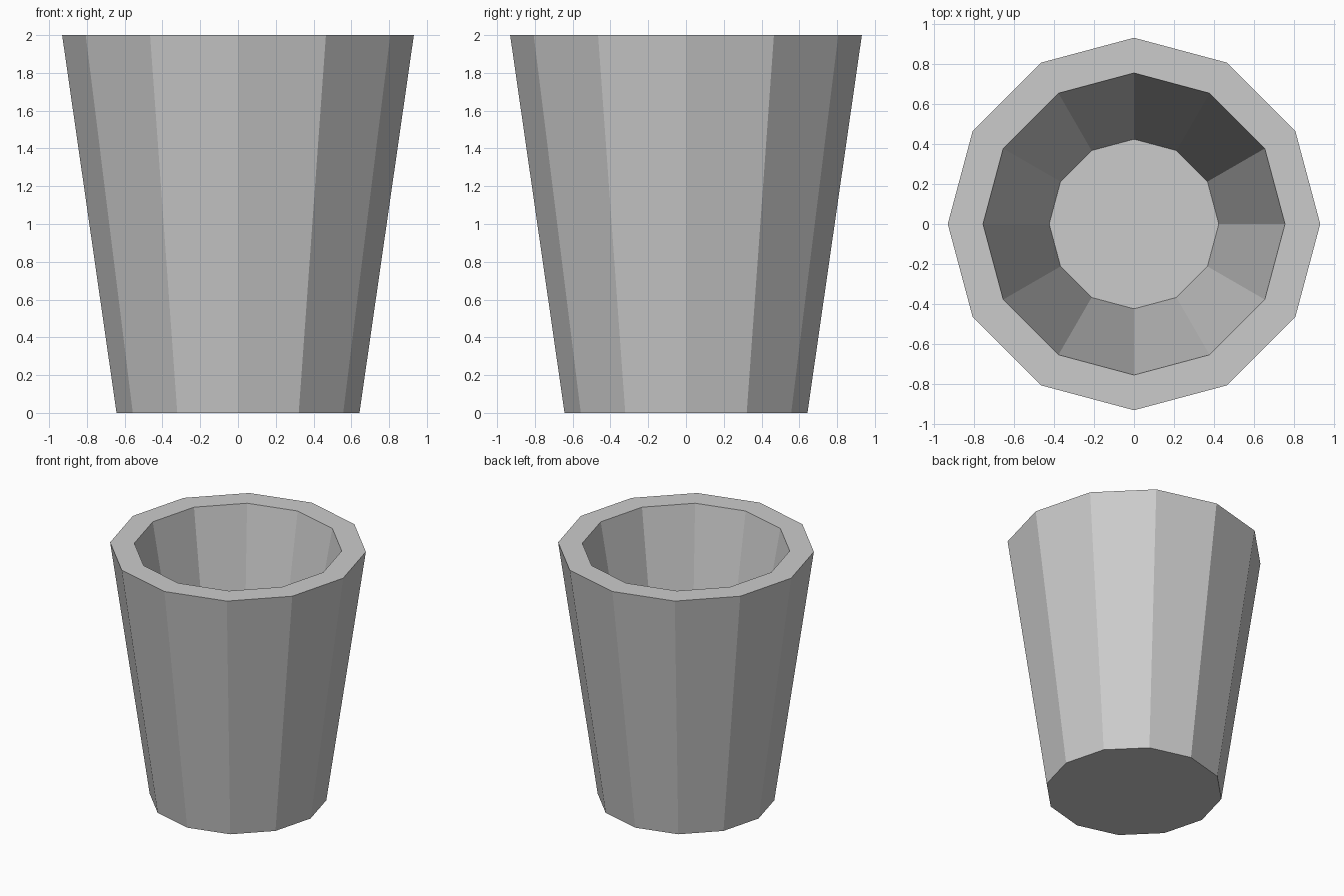
import bpy, bmesh
from math import cos, sin, tau

if "Cube" in bpy.data.objects:
    bpy.data.objects.remove(bpy.data.objects["Cube"])

SIDES = 12
# (radius, height): outer base, outer rim, inner rim, inner floor
PROFILE = [(0.643, 0.0), (0.931, 2.0), (0.755, 2.0), (0.424, 0.2)]

bm = bmesh.new()
rings = [[bm.verts.new((r * cos(tau * i / SIDES), r * sin(tau * i / SIDES), z))
          for i in range(SIDES)] for r, z in PROFILE]

# Outer wall, flat rim and inner wall
for low, high in zip(rings, rings[1:]):
    for i in range(SIDES):
        j = (i + 1) % SIDES
        bm.faces.new((low[i], low[j], high[j], high[i]))

# Underside and inner floor
bm.faces.new(rings[0][::-1])
bm.faces.new(rings[-1])
bmesh.ops.recalc_face_normals(bm, faces=bm.faces)

mesh = bpy.data.meshes.new("cup")
bm.to_mesh(mesh)
bm.free()
bpy.context.collection.objects.link(bpy.data.objects.new("cup", mesh))
